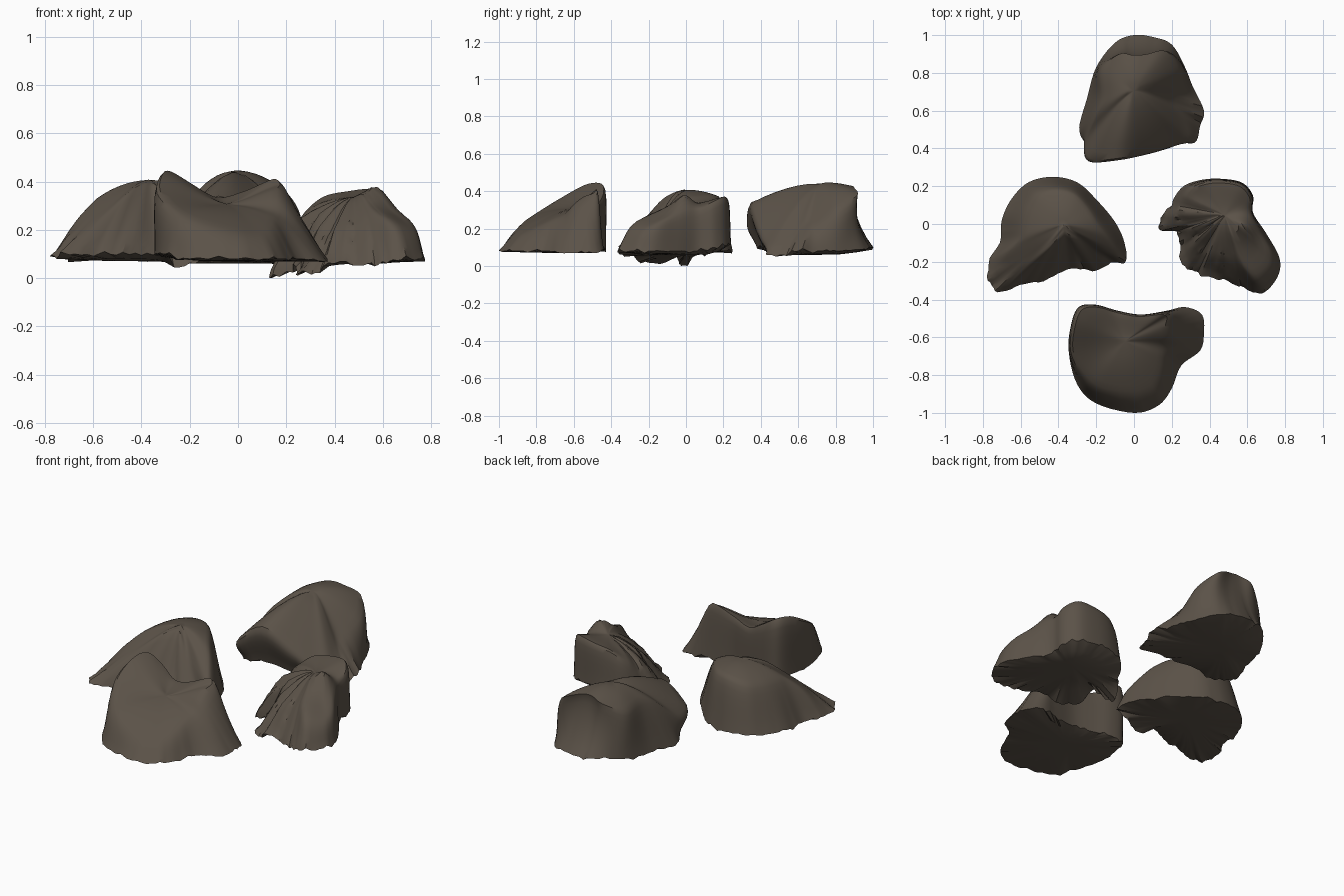
import bpy, bmesh, math, random
from mathutils import Vector

if "Cube" in bpy.data.objects:
    bpy.data.objects.remove(bpy.data.objects["Cube"])

stone = bpy.data.materials.new("dark brown stone")
stone.diffuse_color = (0.105, 0.085, 0.065, 1)
stone.use_nodes = True
stone.node_tree.nodes["Principled BSDF"].inputs["Base Color"].default_value = stone.diffuse_color


def spline(a, b, c, d, t):
    """Catmull-Rom between b and c."""
    return 0.5 * (2 * b + (c - a) * t + (2 * a - 5 * b + 4 * c - d) * t * t
                  + (3 * b - a - 3 * c + d) * t ** 3)


def hermite(p, m, q, n, t):
    return ((2*t**3 - 3*t*t + 1) * p + (t**3 - 2*t*t + t) * m
            + (3*t*t - 2*t**3) * q + (t**3 - t*t) * n)


def rock(name, centre, base, spokes, seed, rugged=None, bump=None, pinch=None, polish=6):
    """Lofted boulder. Each spoke: rim x, y, z, then shoulder reach and height."""
    rnd = random.Random(seed)
    c = Vector(centre)
    rims, shoulders = [], []
    for x, y, z, f, h in spokes:
        rims.append(Vector((x, y, z)))
        shoulders.append(Vector((c.x + (x - c.x) * f, c.y + (y - c.y) * f, h)))
    n, sub, steps = len(spokes), 5, 7
    bm = bmesh.new()
    top, bottom = bm.verts.new(c), bm.verts.new((c.x, c.y, base))
    cols, crown = [], [top]
    off = 0
    for i in range(n):
        for k in range(sub):
            def at(ring):
                return spline(*(ring[(i + o) % n] for o in (-1, 0, 1, 2)), k / sub)
            rim, sh = at(rims), at(shoulders)
            under = [Vector((c.x + (rim.x-c.x)*f, c.y + (rim.y-c.y)*f,
                             base + (rim.z-base)*f**3)) for f in (.35, .7)]
            # chipped lower edge
            rim.z = max(0, rim.z + (rnd.uniform(-.014, .014) if k % 2 else 0))
            # broken side: bundles of spokes are offset as splintered layers
            if k in (0, 3):
                off = rnd.uniform(-1, 1)
            tan = (c - rim) * 0.4
            tan.z = max(0, min(tan.z, 1.6 * (c.z - sh.z)))
            m1 = Vector((c.x - sh.x, c.y - sh.y, 0))
            col = [hermite(rim, (sh - rim) * .9, sh, tan, s / steps) for s in range(steps)]
            col += [hermite(sh, tan, c, m1, s / steps) for s in range(steps)]
            for j, p in enumerate(col):
                if pinch and j < steps:                # waist above the foot
                    p.y -= pinch(rim) * math.sin(math.pi * j / steps)
                if rugged:
                    w = rugged(p)
                    p.z = max(0, p.z + w * (off * .02 + rnd.uniform(-.005, .005)))
                    if j == 0 and w > 0:
                        p.xy = p.xy + (p.xy - c.xy) * (off * .05 * w)
                if bump and j > steps - 3:
                    bx, by, bh, br = bump
                    p.z += bh * math.exp(-((p.x-bx)**2 + (p.y-by)**2) / br**2)
            vs = [bm.verts.new(p) for p in under + col]
            crown += vs[2 + steps + 1:]
            cols.append(vs)
    for a, b in zip(cols, cols[1:] + cols[:1]):
        bm.faces.new((bottom, b[0], a[0]))
        for j in range(len(a) - 1):
            bm.faces.new((a[j], b[j], b[j + 1], a[j + 1]))
        bm.faces.new((a[-1], b[-1], top))
    for _ in range(polish):
        bmesh.ops.smooth_vert(bm, verts=crown, factor=.5,
                              use_axis_x=True, use_axis_y=True, use_axis_z=True)
    bmesh.ops.recalc_face_normals(bm, faces=bm.faces)
    me = bpy.data.meshes.new(name)
    bm.to_mesh(me)
    bm.free()
    me.materials.append(stone)
    ob = bpy.data.objects.new(name, me)
    bpy.context.collection.objects.link(ob)
    bpy.ops.object.select_all(action='DESELECT')
    bpy.context.view_layer.objects.active = ob
    ob.select_set(True)
    bpy.ops.object.shade_smooth_by_angle(angle=math.radians(35))
    return ob


# front rock: two peaks with a saddle, sloping to the front
rock("front_rock", (-.05, -.62, .305), .07, [
    (.37, -.58, .07, .5, .33), (.36, -.48, .07, .52, .37), (.27, -.44, .09, .70, .39),
    (.17, -.46, .09, .88, .41), (.03, -.48, .09, .93, .36), (-.09, -.46, .09, .94, .335),
    (-.2, -.43, .09, .94, .39), (-.29, -.44, .09, .93, .44), (-.33, -.53, .1, .93, .435),
    (-.345, -.68, .1, .92, .36), (-.3, -.85, .1, .8, .28), (-.2, -.95, .08, .75, .235),
    (0, -1, .08, .7, .2), (.13, -.96, .08, .7, .19), (.2, -.87, .08, .7, .21),
    (.25, -.75, .08, .65, .25), (.35, -.67, .07, .5, .28)], 1)

# back rock: rounded crest, hollow right flank, undercut front, waisted back
rock("back_rock", (-.01, .72, .45), .06, [
    (.37, .6, .08, .55, .24), (.31, .73, .08, .75, .26), (.27, .83, .08, .88, .31),
    (.2, .95, .09, .85, .38), (.1, .99, .1, .66, .42), (0, 1, .1, .62, .425),
    (-.1, .96, .1, .75, .4), (-.2, .83, .08, .85, .35), (-.25, .66, .07, .65, .36),
    (-.29, .51, .06, .65, .33), (-.26, .43, .08, .95, .21), (-.21, .38, .1, 1.1, .24),
    (-.07, .41, .1, 1.2, .34), (.07, .42, .08, 1.12, .25), (.2, .44, .07, 1.04, .16),
    (.32, .43, .06, .85, .14), (.35, .52, .06, .7, .19)], 2,
    pinch=lambda r: max(0, r.y - .85) * .3)

# left rock: dome with a broken sloping front
rock("left_rock", (-.37, 0, .41), .07, [
    (-.04, -.2, .1, .8, .22), (-.05, -.1, .1, .7, .31), (-.1, .01, .09, .62, .36),
    (-.2, .13, .09, .68, .37), (-.3, .22, .08, .7, .375), (-.43, .25, .08, .7, .37),
    (-.56, .22, .08, .7, .35), (-.65, .13, .08, .65, .34), (-.7, .02, .08, .62, .335),
    (-.71, -.1, .08, .65, .325), (-.77, -.2, .09, .65, .28), (-.76, -.31, .09, .6, .26),
    (-.7, -.36, .1, .5, .29), (-.58, -.32, .1, .38, .36), (-.45, -.29, .1, .2, .395),
    (-.33, -.23, .09, .2, .395), (-.22, -.25, .05, .25, .38), (-.12, -.21, .08, .5, .29)],
    3, rugged=lambda p: .5 if p.y < -.12 and p.z < .17 else 0)

# right rock: smooth outer shell, splintered inner side
rock("right_rock", (.48, .05, .335), .06, [
    (.63, .06, .08, .9, .3), (.63, .15, .1, .88, .34), (.57, .22, .11, .88, .37),
    (.45, .24, .12, .88, .36), (.34, .23, .12, .86, .34), (.25, .19, .1, .82, .29),
    (.18, .08, .06, .75, .24), (.12, -.03, .01, .68, .19), (.24, -.05, .04, .6, .25),
    (.25, -.16, .0, .6, .2), (.3, -.25, .02, .6, .18), (.4, -.27, .05, .6, .22),
    (.52, -.32, .06, .6, .24), (.6, -.35, .07, .6, .27), (.68, -.37, .08, .75, .24),
    (.76, -.28, .08, .8, .22), (.77, -.18, .08, .8, .24), (.7, -.05, .08, .8, .28)],
    4, rugged=lambda p: max(0, min(1, (.5 - p.x - .6 * p.y) * 5)) * (p.y < .12),
    bump=(.57, -.02, .07, .06), polish=1)
